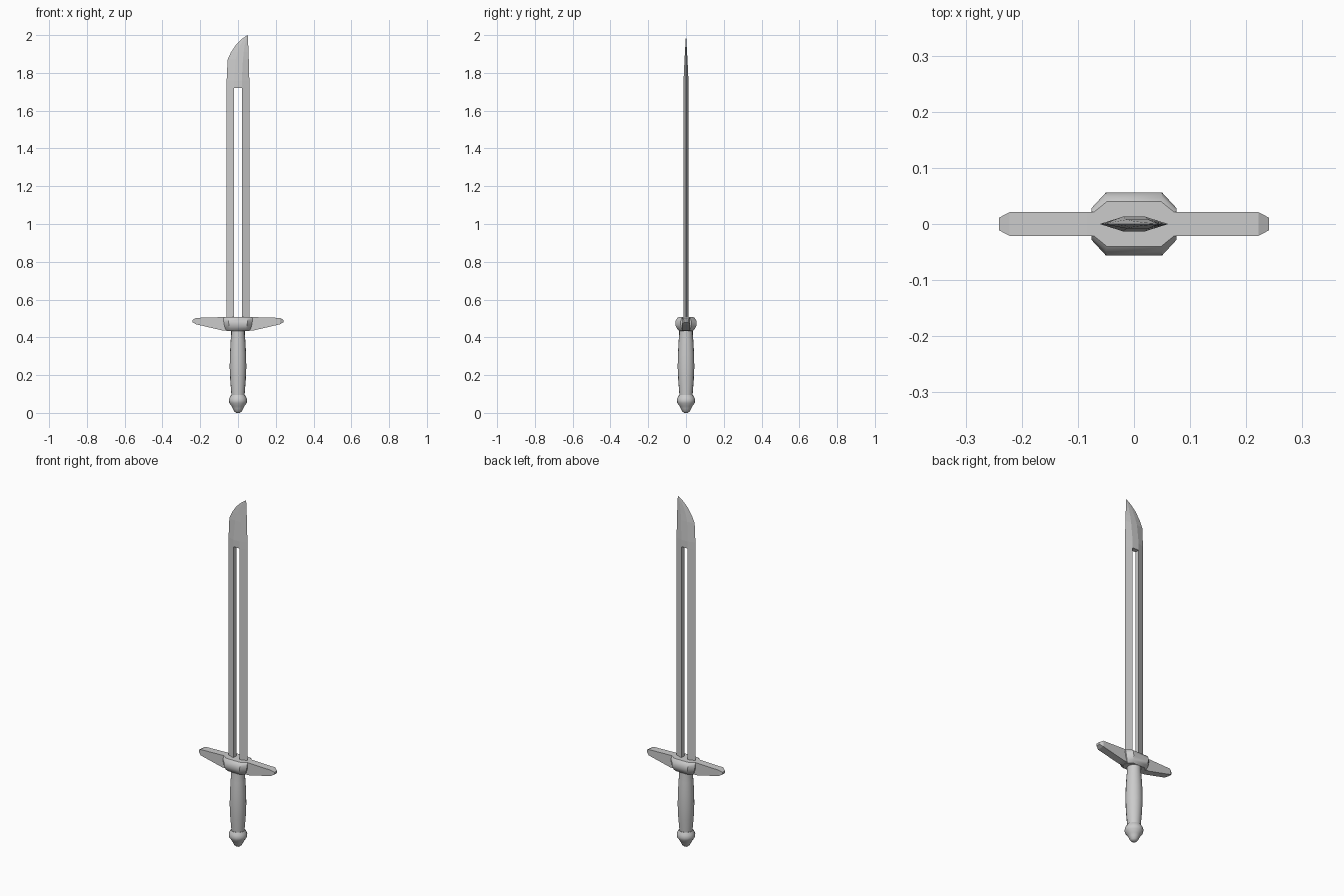
import bpy, bmesh, math

if "Cube" in bpy.data.objects:
    bpy.data.objects.remove(bpy.data.objects["Cube"])


def finish(name, bm, smooth=None):
    bmesh.ops.remove_doubles(bm, verts=bm.verts, dist=1e-5)
    bmesh.ops.recalc_face_normals(bm, faces=bm.faces)
    mesh = bpy.data.meshes.new(name)
    bm.to_mesh(mesh)
    bm.free()
    ob = bpy.data.objects.new(name, mesh)
    bpy.context.collection.objects.link(ob)
    if smooth:
        bpy.ops.object.select_all(action='DESELECT')
        ob.select_set(True)
        bpy.context.view_layer.objects.active = ob
        bpy.ops.object.shade_smooth_by_angle(angle=math.radians(smooth))
    return ob


def loft(name, rings, smooth=None):
    """Skin closed rings of equal point count and cap both ends."""
    bm = bmesh.new()
    rows = [[bm.verts.new(p) for p in ring] for ring in rings]
    n = len(rows[0])
    for a, b in zip(rows, rows[1:]):
        for i in range(n):
            j = (i + 1) % n
            bm.faces.new((a[i], a[j], b[j], b[i]))
    bm.faces.new(rows[0])
    bm.faces.new(rows[-1])
    return finish(name, bm, smooth)


def lathe(name, profile, sides=16):
    rings = [[(r * math.cos(k * math.tau / sides), r * math.sin(k * math.tau / sides), z)
              for k in range(sides)] for r, z in profile]
    return loft(name, rings, 40)


# Slotted blade rails: wedge sections, thin at the outer edge
T, SLOT, SLOT_TOP = 0.013, 0.02, 1.72
for side, label in ((-1, "left"), (1, "right")):
    loft("blade_rail_" + label,
         [[(side * 0.061, 0, z), (side * SLOT, -T, z), (side * SLOT, T, z)]
          for z in (0.47, SLOT_TOP)])

# Solid blade tip: hexagonal sections swept to a single-edged point
# (height, left edge, left ridge, right ridge, right edge, half thickness)
tip = [(SLOT_TOP, -0.061, -SLOT, SLOT, 0.061, T),
       (1.76, -0.060, -0.02, 0.02, 0.060, T),
       (1.87, -0.055, -0.013, 0.026, 0.057, 0.008),
       (1.91, -0.037, -0.002, 0.030, 0.056, 0.0055),
       (1.95, -0.010, 0.014, 0.036, 0.054, 0.0032),
       (1.98, 0.021, 0.033, 0.044, 0.053, 0.0014),
       (2.00, 0.0495, 0.0502, 0.0509, 0.0515, 0.0002)]
loft("blade_tip", [[(xl, 0, z), (sl, -t, z), (sr, -t, z), (xr, 0, z), (sr, t, z), (sl, t, z)]
                   for z, xl, sl, sr, xr, t in tip])

# Guard collar: rounded barrel of octagonal sections
collar = [(0.434, 0.060, 0.036), (0.446, 0.067, 0.048), (0.465, 0.073, 0.056),
          (0.485, 0.076, 0.056), (0.500, 0.076, 0.048), (0.507, 0.073, 0.040)]
rings = []
for z, x, y in collar:
    cx, cy = x * 0.66, y * 0.5
    rings.append([(x, -cy, z), (x, cy, z), (cx, y, z), (-cx, y, z),
                  (-x, cy, z), (-x, -cy, z), (-cx, -y, z), (cx, -y, z)])
loft("guard_collar", rings, 35)

# Guard arms: tapering bars with chamfered ends
# (distance out, bottom, top, half depth)
arm = [(0.05, 0.436, 0.507, 0.021), (0.085, 0.437, 0.507, 0.021),
       (0.222, 0.469, 0.503, 0.021), (0.241, 0.480, 0.492, 0.011)]
for side, label in ((-1, "left"), (1, "right")):
    loft("guard_arm_" + label,
         [[(side * x, -d, lo), (side * x, d, lo), (side * x, d, hi), (side * x, -d, hi)]
          for x, lo, hi, d in arm])

# Swelling handle
lathe("grip", [(0.034, 0.08), (0.036, 0.11), (0.041, 0.17), (0.044, 0.24),
               (0.043, 0.31), (0.039, 0.38), (0.036, 0.415), (0.036, 0.445)])

# Pommel
lathe("pommel", [(0.010, 0.0), (0.020, 0.008), (0.027, 0.022), (0.034, 0.036),
                 (0.046, 0.052), (0.049, 0.066), (0.045, 0.080), (0.037, 0.094)])
